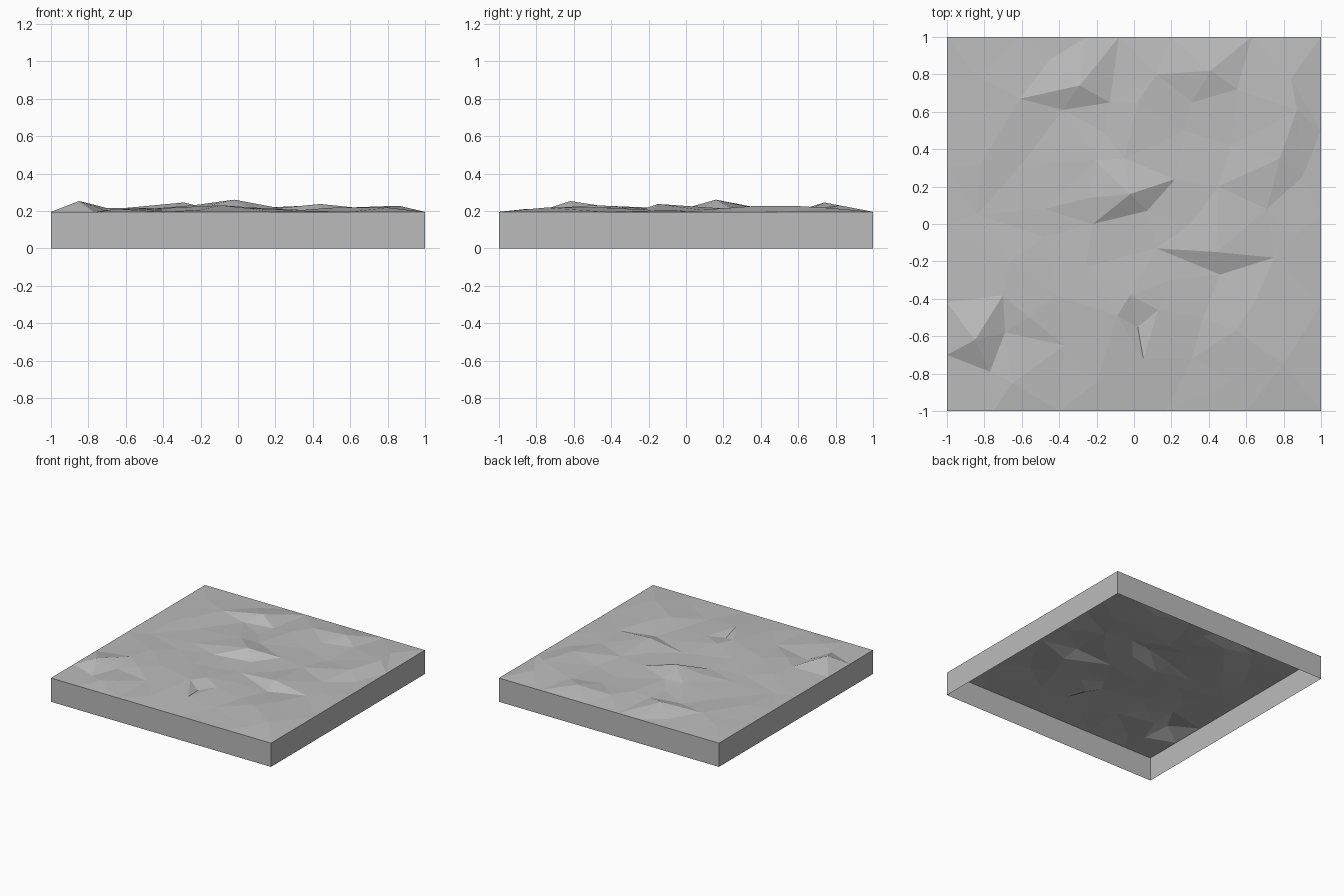
import bpy
import bmesh
import random
from mathutils import Vector
from mathutils.geometry import delaunay_2d_cdt

RIM_HEIGHT = 0.195
random.seed(4)

default_cube = bpy.data.objects.get("Cube")
if default_cube:
    bpy.data.objects.remove(default_cube, do_unlink=True)


def make_material(name, grey):
    material = bpy.data.materials.new(name)
    material.use_nodes = True
    colour = (grey, grey, grey, 1)
    material.diffuse_color = colour
    shader = material.node_tree.nodes["Principled BSDF"]
    shader.inputs["Base Color"].default_value = colour
    return material


# Raised crags: closed outlines of (x, y, rise above the rim)
crags = [
    [(-.22, 0, .02), (-.02, .16, .065), (.22, .24, .02), (.07, .07, .01)],
    [(.12, -.13, .01), (.44, -.15, .042), (.75, -.18, .01), (.46, -.27, 0)],
    [(-.85, -.62, .058), (-.7, -.38, .02), (-.69, -.58, 0), (-.77, -.79, 0)],
    [(-.09, -.49, .035), (-.02, -.38, .03), (.13, -.46, .02),
     (.02, -.55, 0), (.05, -.72, .02)],
    [(-.29, .74, .05), (-.08, 1, 0), (-.13, .65, .01), (-.38, .61, .01),
     (-.61, .67, .02)],
    [(.41, .82, .035), (.63, 1, 0), (.55, .72, .01), (.31, .65, .01)],
    [(.87, .61, .03), (.9, .25, 0), (.71, .08, .01), (.78, .35, .03)],
    [(-.24, .14, .035), (-.21, .34, .03), (-.48, .08, .015)],
]

# Low bumps between the crags, with small irregular heights
bumps = [
    (-.84, .79), (-.45, .88), (-.82, .32), (-.6, .32), (-.84, .05),
    (-.48, -.07), (-.26, -.23), (-.66, -.2), (-.56, -.5), (-.37, -.65),
    (-.65, -.85), (-.2, -.85), (.31, -.72), (.54, -.84), (.37, -.5),
    (.54, -.57), (.64, -.43), (.12, .8), (.02, .65), (.27, .5), (-.16, .49),
    (.45, .2), (.84, .78), (.8, -.75), (-.05, .35), (.52, .42), (.3, 0),
    (-.42, -.38), (.2, -.3), (.84, -.08),
]

# Places where the facets meet each straight edge of the slab
rim_breaks = {
    "left": (-1, -.7, -.42, 0, .3, .56),
    "right": (-.72, -.43, .05, .5, 1),
    "front": (-.75, -.4, -.2, .17, .6, 1),
    "back": (-1, -.84, -.6, -.25, .2),
}

points = {}
for crag in crags:
    for x, y, rise in crag:
        points[(x, y)] = rise
for bump in bumps:
    points[bump] = random.uniform(0.004, 0.026)
for side, breaks in rim_breaks.items():
    for t in breaks:
        place = {"left": (-1, t), "right": (1, t),
                 "front": (t, -1), "back": (t, 1)}[side]
        points[place] = 0

# Triangulate the uneven top, keeping the crag outlines as creases
places = list(points)
rises = list(points.values())
creases = []
for crag in crags:
    ring = [places.index(corner[:2]) for corner in crag]
    creases += list(zip(ring, ring[1:] + ring[:1]))
flat, _, triangles, sources, _, _ = delaunay_2d_cdt(
    [Vector(place) for place in places], creases, [], 0, 1e-5)

bm = bmesh.new()
verts = []
for position, source in zip(flat, sources):
    rise = rises[source[0]] if source else 0.01
    verts.append(bm.verts.new((position.x, position.y, RIM_HEIGHT + rise)))
for triangle in triangles:
    bm.faces.new([verts[i] for i in triangle])

# Side walls: drop the rim to the ground, leaving the underside open
rim = [edge for edge in bm.edges if edge.is_boundary]
dropped = bmesh.ops.extrude_edge_only(bm, edges=rim)["geom"]
for item in dropped:
    if isinstance(item, bmesh.types.BMVert):
        item.co.z = 0

# Face the shell outward
bmesh.ops.recalc_face_normals(bm, faces=bm.faces[:])
if sum(face.normal.z for face in bm.faces) < 0:
    bmesh.ops.reverse_faces(bm, faces=bm.faces[:])

mesh = bpy.data.meshes.new("rocky_ground_slab")
bm.to_mesh(mesh)
bm.free()
mesh.materials.append(make_material("stone grey", 0.5))
slab = bpy.data.objects.new("rocky_ground_slab", mesh)
bpy.context.collection.objects.link(slab)
